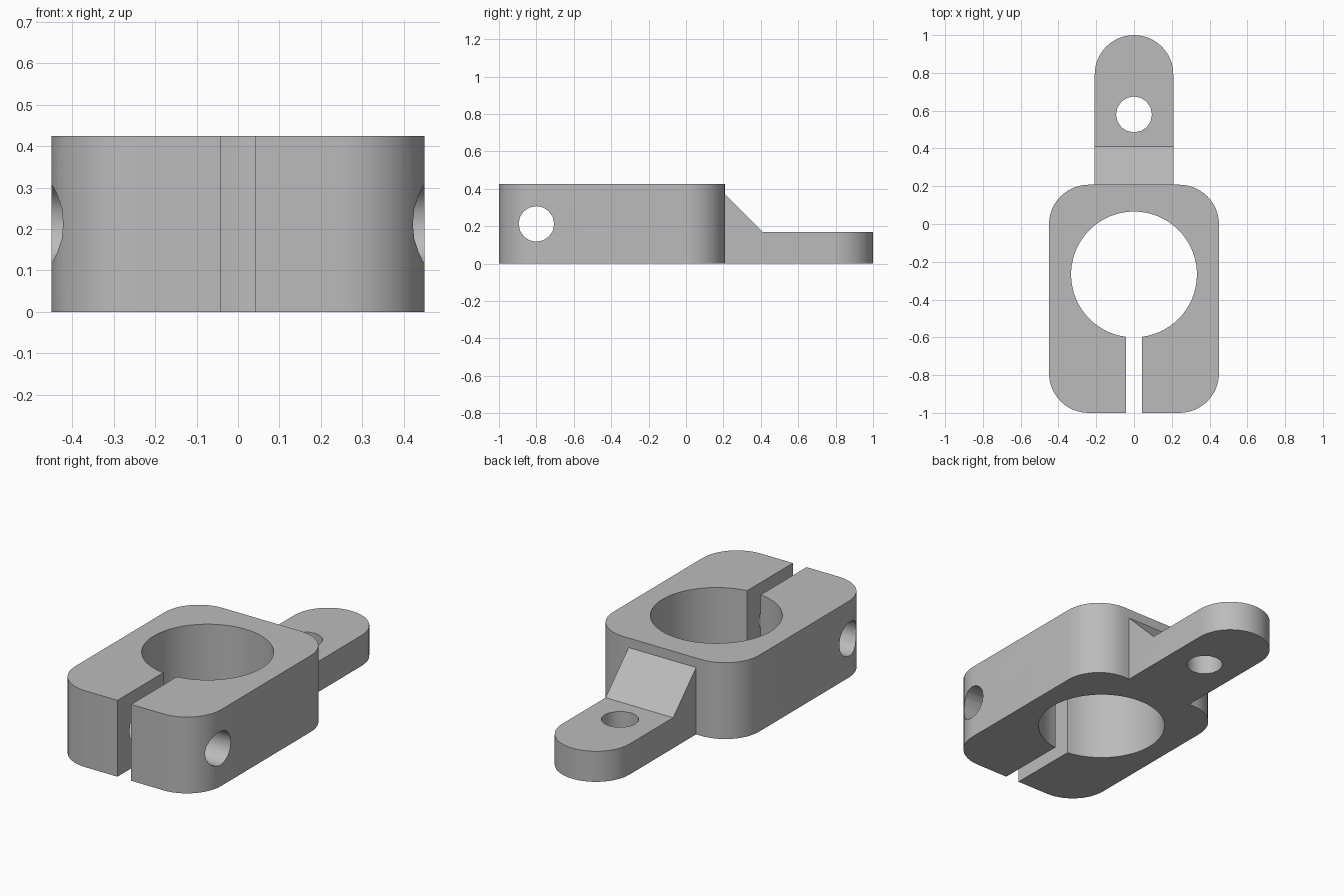
import bpy, bmesh
from math import cos, sin, pi, radians, asin
from mathutils import Vector

cube = bpy.data.objects.get("Cube")
if cube:
    bpy.data.objects.remove(cube)

# Main dimensions
HALF_W, FRONT, BACK, HEIGHT = 0.45, -1.0, 0.208, 0.425
CORNER, SLOT = 0.21, 0.042
BORE_Y, BORE_R = -0.267, 0.333
TAB_R, TAB_H, HOLE_R = 0.208, 0.17, 0.095

metal = bpy.data.materials.new("grey metal")
metal.use_nodes = True
grey = (0.5, 0.5, 0.5, 1)
metal.diffuse_color = grey
metal.node_tree.nodes["Principled BSDF"].inputs["Base Color"].default_value = grey


def arc(cx, cy, r, start, end, steps):
    return [(cx + r * cos(start + (end - start) * i / steps),
             cy + r * sin(start + (end - start) * i / steps))
            for i in range(steps + 1)]


def prism(name, points, low, high, axis="z"):
    """Extrude a closed outline along z (outline in xy) or x (outline in yz)."""
    place = (lambda a, b: (a, b, low)) if axis == "z" else (lambda a, b: (low, a, b))
    push = Vector((0, 0, high - low) if axis == "z" else (high - low, 0, 0))
    bm = bmesh.new()
    face = bm.faces.new([bm.verts.new(place(a, b)) for a, b in points])
    ext = bmesh.ops.extrude_face_region(bm, geom=[face])
    verts = [g for g in ext["geom"] if isinstance(g, bmesh.types.BMVert)]
    bmesh.ops.translate(bm, verts=verts, vec=push)
    bmesh.ops.recalc_face_normals(bm, faces=bm.faces[:])
    mesh = bpy.data.meshes.new(name)
    bm.to_mesh(mesh)
    bm.free()
    mesh.materials.append(metal)
    obj = bpy.data.objects.new(name, mesh)
    bpy.context.collection.objects.link(obj)
    return obj


def combine(target, other, operation):
    bpy.context.view_layer.objects.active = target
    mod = target.modifiers.new(operation.lower(), "BOOLEAN")
    mod.operation, mod.solver, mod.object = operation, "EXACT", other
    bpy.ops.object.modifier_apply(modifier=mod.name)
    bpy.data.objects.remove(other)


def circle(cx, cy, r, sides):
    return arc(cx, cy, r, 0, 2 * pi, sides)[:-1]


# Split clamp: right half outline from slot front to back, then mirrored
inner_x, front_y, back_y = HALF_W - CORNER, FRONT + CORNER, BACK - CORNER
half = [(SLOT, FRONT)]
half += arc(inner_x, front_y, CORNER, -pi / 2, 0, 12)
half += arc(inner_x, back_y, CORNER, 0, pi / 2, 12)
outer = half + [(-x, y) for x, y in reversed(half)]
gap = asin(SLOT / BORE_R)
bore = arc(0, BORE_Y, BORE_R, 1.5 * pi - gap, gap - pi / 2, 64)
clamp = prism("clamp_bracket", outer + bore, 0, HEIGHT)

# Bolt hole across the split
combine(clamp, prism("bolt_cutter", circle(-0.8, HEIGHT / 2, HOLE_R, 16),
                     -0.6, 0.6, "x"), "DIFFERENCE")

# Rounded mounting tab with a sloped gusset and a screw hole
tab_outline = [(-TAB_R, 0.15), (TAB_R, 0.15)]
tab_outline += arc(0, 1 - TAB_R, TAB_R, 0, pi, 24)
tab = prism("mounting_tab", tab_outline, 0, 0.4)
slope = [(0.41, TAB_H), (1.1, TAB_H), (1.1, 0.5), (0.08, 0.5)]
combine(tab, prism("slope_cutter", slope, -0.5, 0.5, "x"), "DIFFERENCE")
combine(tab, prism("screw_cutter", circle(0, 0.58, HOLE_R, 16), -0.1, 0.3), "DIFFERENCE")
combine(clamp, tab, "UNION")

# Smooth curved walls, crisp edges
bpy.ops.object.select_all(action="DESELECT")
clamp.select_set(True)
bpy.context.view_layer.objects.active = clamp
bpy.ops.object.shade_smooth_by_angle(angle=radians(30))
